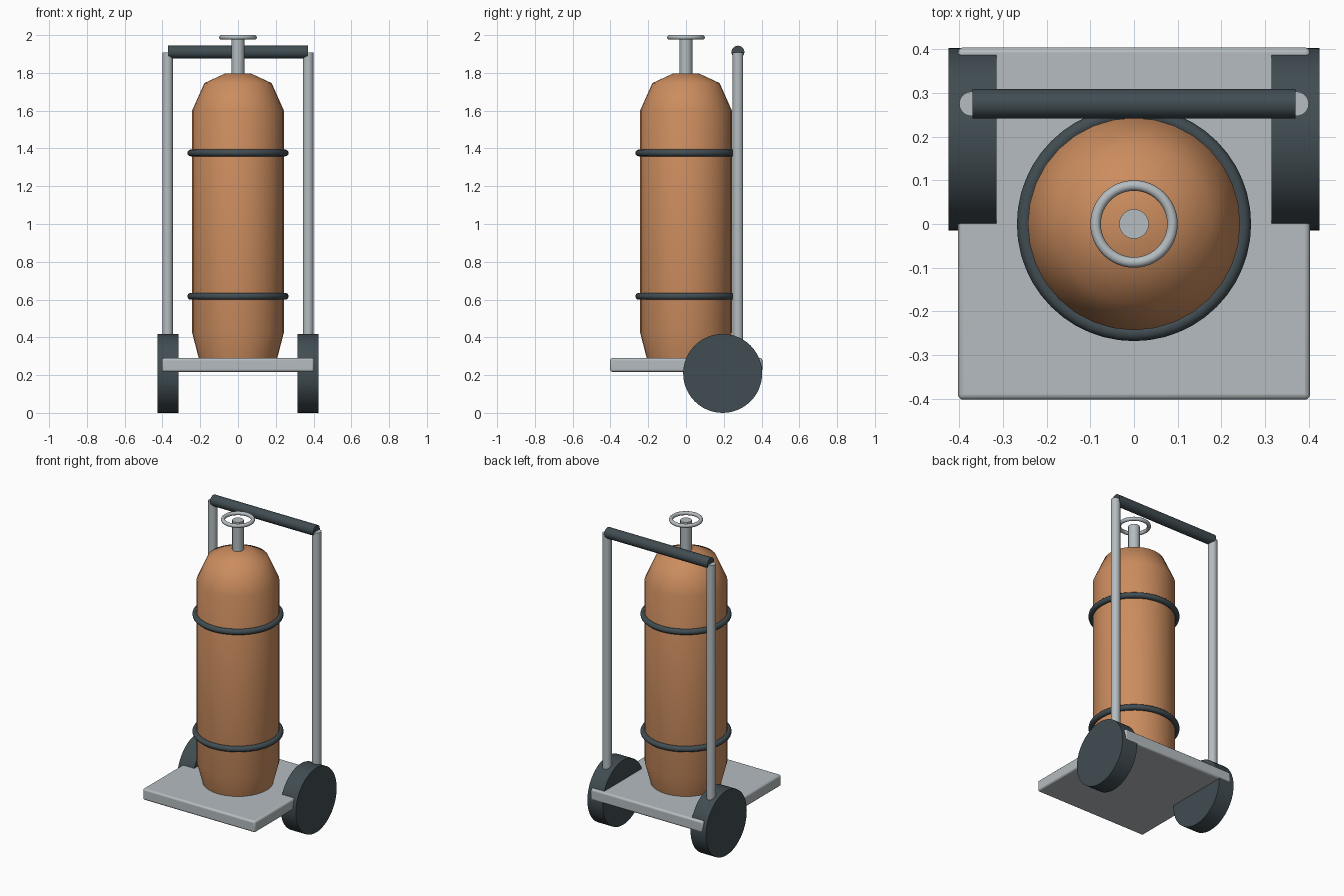
import bpy
import math

default = bpy.data.objects.get("Cube")
if default:
    bpy.data.objects.remove(default, do_unlink=True)


def material(name, rgb):
    m = bpy.data.materials.new(name)
    m.use_nodes = True
    m.diffuse_color = (*rgb, 1)
    m.node_tree.nodes["Principled BSDF"].inputs["Base Color"].default_value = (*rgb, 1)
    return m


ORANGE = material("copper orange", (0.60, 0.265, 0.113))
STEEL = material("light steel", (0.46, 0.505, 0.525))
RUBBER = material("dark rubber", (0.052, 0.073, 0.084))


def finish(name, mat, angle=40):
    obj = bpy.context.object
    obj.name = name
    obj.data.materials.append(mat)
    bpy.ops.object.shade_smooth_by_angle(angle=math.radians(angle))
    return obj


def cylinder(name, mat, radius, depth, loc, along_x=False, sides=32):
    rot = (0, math.pi / 2, 0) if along_x else (0, 0, 0)
    bpy.ops.mesh.primitive_cylinder_add(vertices=sides, radius=radius, depth=depth,
                                        location=loc, rotation=rot)
    return finish(name, mat)


def ring(name, mat, major, minor, z):
    bpy.ops.mesh.primitive_torus_add(major_radius=major, minor_radius=minor,
                                     major_segments=48, minor_segments=12, location=(0, 0, z))
    return finish(name, mat, 60)


def lathe(name, mat, profile, sides=32):
    """Closed solid of revolution about z from (radius, height) pairs."""
    verts = [(r * math.cos(2 * math.pi * i / sides), r * math.sin(2 * math.pi * i / sides), z)
             for r, z in profile for i in range(sides)]
    faces = [(k * sides + i, k * sides + (i + 1) % sides,
              (k + 1) * sides + (i + 1) % sides, (k + 1) * sides + i)
             for k in range(len(profile) - 1) for i in range(sides)]
    top = (len(profile) - 1) * sides
    faces += [tuple(reversed(range(sides))), tuple(range(top, top + sides))]
    mesh = bpy.data.meshes.new(name)
    mesh.from_pydata(verts, [], faces)
    obj = bpy.data.objects.new(name, mesh)
    bpy.context.collection.objects.link(obj)
    bpy.ops.object.select_all(action="DESELECT")
    obj.select_set(True)
    bpy.context.view_layer.objects.active = obj
    return finish(name, mat, 60)


# Base plate with softened edges
bpy.ops.mesh.primitive_cube_add(size=1, location=(0, 0.001, 0.254))
bpy.context.object.scale = (0.806, 0.806, 0.073)
bpy.ops.object.transform_apply(location=False, rotation=False, scale=True)
plate = finish("base_plate", STEEL)
bevel = plate.modifiers.new("soft_edges", "BEVEL")
bevel.width = 0.012
bevel.segments = 3

# Wheels and uprights on both sides
for side, s in (("left", 1), ("right", -1)):
    cylinder(side + "_wheel", RUBBER, 0.209, 0.11, (s * 0.37, 0.194, 0.209), True, 48)
    cylinder(side + "_upright", STEEL, 0.028, 1.65, (s * 0.372, 0.275, 1.082), sides=24)

# Push handle
cylinder("handle_bar", RUBBER, 0.034, 0.74, (0, 0.275, 1.91), True, 24)

# Gas tank with tapered foot and rounded shoulder
lathe("tank", ORANGE, [(0.20, 0.26), (0.243, 0.425), (0.243, 1.6),
                       (0.178, 1.746), (0.07, 1.796)])

# Straps around the tank
for name, z in (("lower_strap", 0.617), ("upper_strap", 1.376)):
    ring(name, RUBBER, 0.25, 0.018, z)

# Valve stem and hand wheel
cylinder("valve_stem", STEEL, 0.034, 0.21, (0, 0, 1.88), sides=24)
ring("valve_wheel", STEEL, 0.088, 0.012, 1.988)
